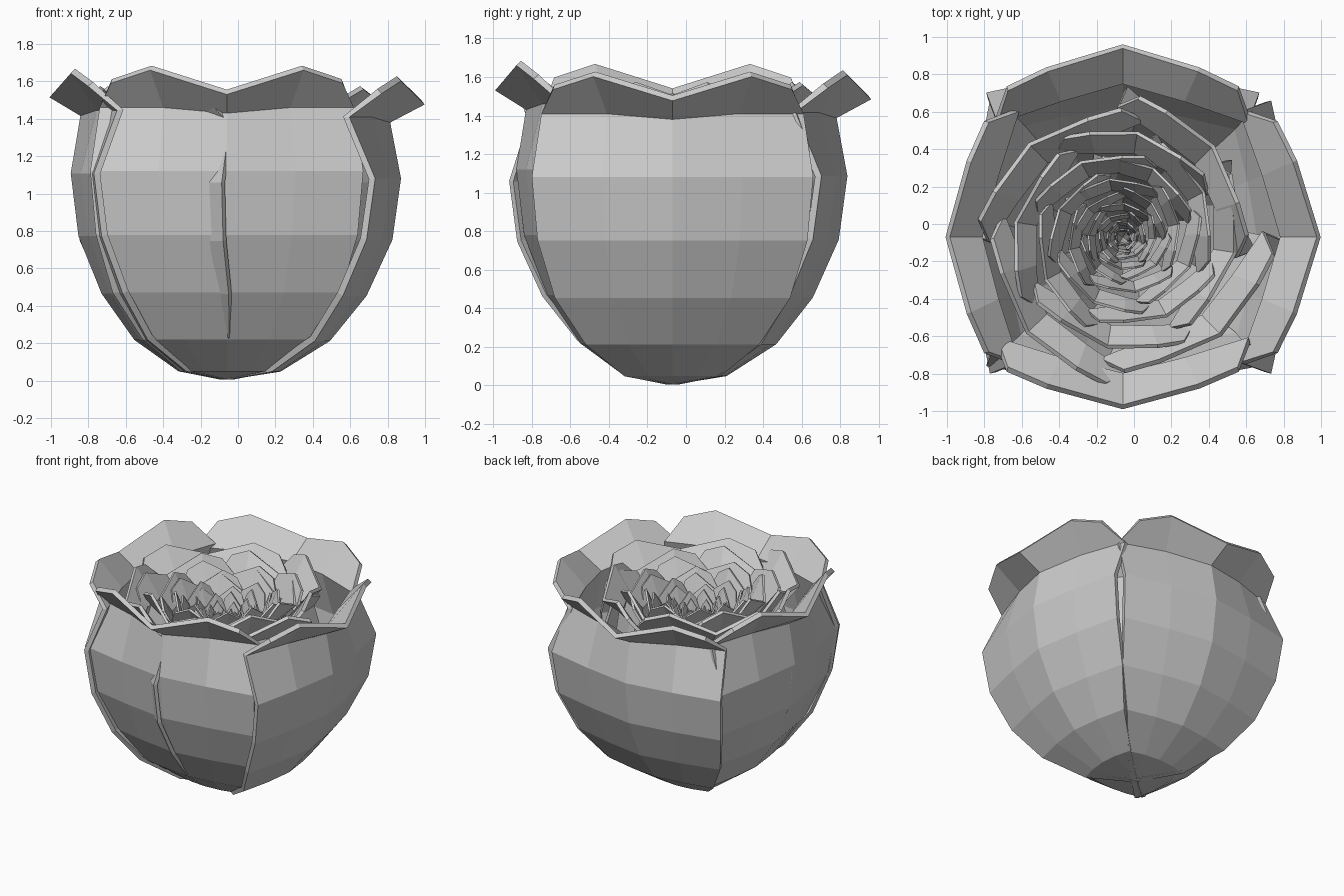
import bpy
from math import sin, cos, radians

if "Cube" in bpy.data.objects:
    bpy.data.objects.remove(bpy.data.objects["Cube"])

AXIS = (-0.06, -0.07)

# petal cross rows: height, half width, outward distance at middle, at edge
ROWS = [
    (0.005, 0.03, 0.00, 0.00),
    (0.05, 0.25, 0.25, 0.21),
    (0.22, 0.45, 0.48, 0.41),
    (0.47, 0.61, 0.65, 0.54),
    (0.78, 0.70, 0.77, 0.65),
    (1.12, 0.73, 0.81, 0.69),
    (1.43, 0.68, 0.76, 0.57),
]
# notched, flared rim: sideways, outward, height
RIM = [(-0.62, 0.72, 1.59), (-0.41, 0.81, 1.66), (0, 0.92, 1.53),
       (0.41, 0.81, 1.66), (0.62, 0.72, 1.59)]


def petal_points():
    pts = []
    for i, (z, w, mid, edge) in enumerate(ROWS):
        for t in (-1, -0.5, 0, 0.5, 1):
            lift = 0.03 * min(1, 2 * abs(t)) if i == len(ROWS) - 1 else 0
            pts.append((w * t, mid + (edge - mid) * abs(t) + 0.01 * (abs(t) == 0.5), z + lift))
    return pts + RIM


POINTS = petal_points()
FACES = [(r * 5 + c, r * 5 + c + 1, r * 5 + c + 6, r * 5 + c + 5)
         for r in range(len(ROWS)) for c in range(4)]


def add_petal(name, angle, side, out, height, lift, thick, yaw=0):
    """angle 0 faces the front; yaw swings the petal about its own middle."""
    a, b = radians(angle), radians(yaw)
    verts = []
    for u, v, z in POINTS:
        u, v = u * side, v * out
        v += u * sin(b) * min(1, z * 1.5)
        x, y = u, -v
        verts.append((AXIS[0] + x * cos(a) - y * sin(a),
                      AXIS[1] + x * sin(a) + y * cos(a), z * height + lift))
    mesh = bpy.data.meshes.new(name)
    mesh.from_pydata(verts, [], FACES)
    ob = bpy.data.objects.new(name, mesh)
    bpy.context.collection.objects.link(ob)
    mod = ob.modifiers.new("thickness", 'SOLIDIFY')
    mod.thickness = thick
    mod.offset = -1


# four big outer petals, each a little further out than the last
for name, angle, out, height in (("front", 0, 1.0, 1.0), ("left", -90, 1.03, 0.99),
                                 ("back", 180, 1.12, 0.97), ("right", 90, 1.15, 0.965)):
    add_petal("outer_petal_" + name, angle, 1.0, out, height, 0, 0.035)

# inner rings of petals shrinking toward the heart of the flower
RINGS = [(0.79, 0.92), (0.65, 0.90), (0.53, 0.88), (0.43, 0.86), (0.34, 0.84),
         (0.265, 0.81), (0.20, 0.79), (0.145, 0.76), (0.095, 0.73), (0.055, 0.70)]
for ring, (size, height) in enumerate(RINGS):
    for k in range(4):
        s = size * (1.03 - 0.025 * k)
        add_petal(f"inner_petal_{ring + 1}_{k + 1}", 45 + 37 * ring - 90 * k,
                  s, s, height, 0.03 + 0.008 * ring, 0.035 * max(0.3, size), yaw=7)
